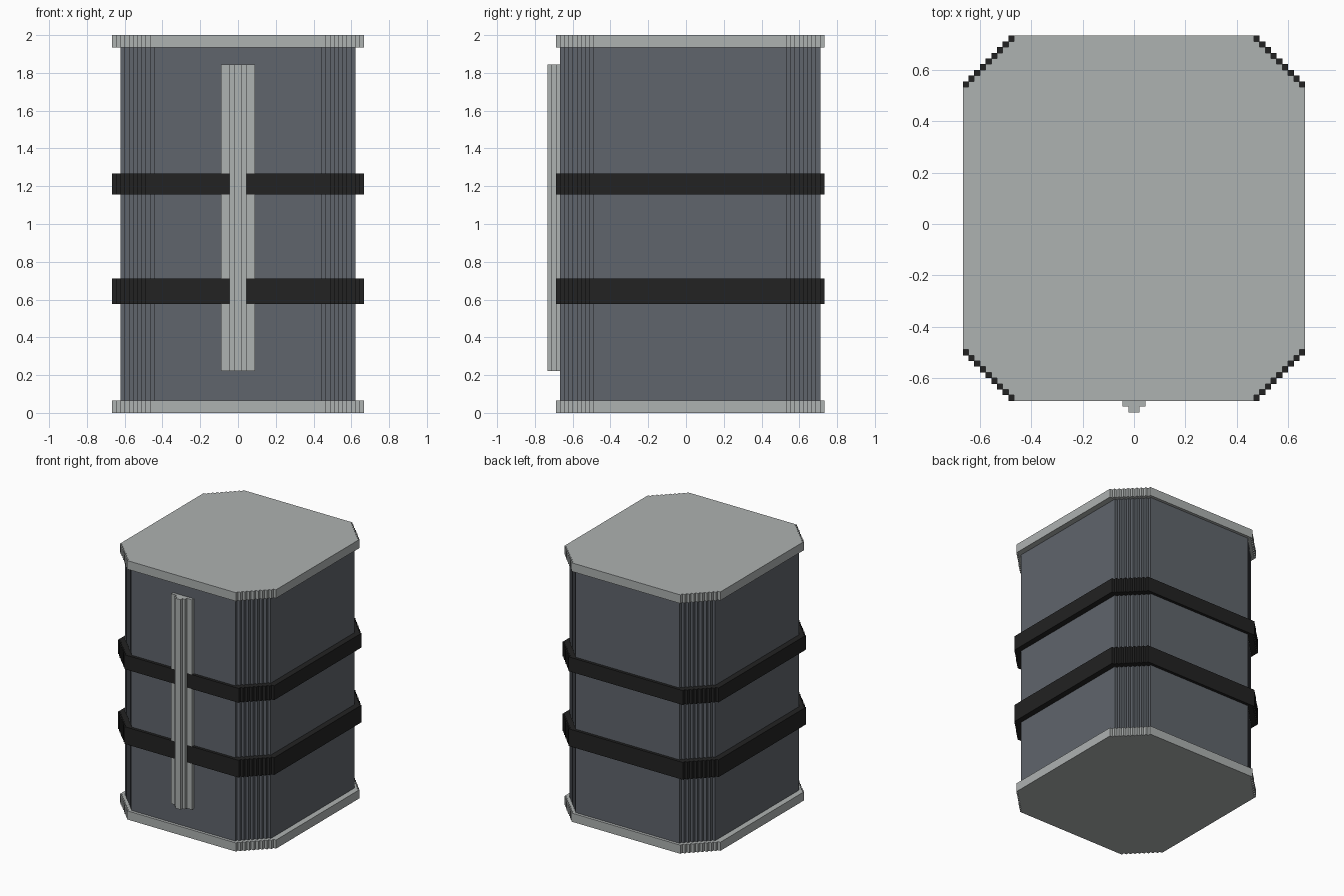
import bpy, bmesh

if "Cube" in bpy.data.objects:
    bpy.data.objects.remove(bpy.data.objects["Cube"])

U = 2 / 90  # one grid step; all sizes below are counted in steps


def material(name, rgb):
    m = bpy.data.materials.new(name)
    m.diffuse_color = (*rgb, 1)
    m.use_nodes = True
    m.node_tree.nodes["Principled BSDF"].inputs["Base Color"].default_value = m.diffuse_color
    return m


SLATE = material("slate grey", (0.117, 0.130, 0.150))
SILVER = material("light grey", (0.423, 0.445, 0.440))
BLACK = material("black", (0.016, 0.016, 0.016))


def stepped_outline(hx, hy, n, cy=1):
    """Rectangle with half sizes hx, hy whose corners are n-step staircases."""
    corner = [(hx, hy - n)]
    for i in range(n):
        corner += [(hx - i - 1, hy - n + i), (hx - i - 1, hy - n + i + 1)]
    mirrored = corner[::-1]
    pts = corner + [(-x, y) for x, y in mirrored]
    pts += [(-x, -y) for x, y in corner] + [(x, -y) for x, y in mirrored]
    return [(x, y + cy) for x, y in pts]


def prism(name, outline, spans, mat):
    """Extrude an outline upwards over each (z0, z1) span."""
    bm = bmesh.new()
    for z0, z1 in spans:
        lo = [bm.verts.new((x * U, y * U, z0 * U)) for x, y in outline]
        hi = [bm.verts.new((x * U, y * U, z1 * U)) for x, y in outline]
        bm.faces.new(lo[::-1])
        bm.faces.new(hi)
        for i in range(len(lo)):
            j = (i + 1) % len(lo)
            bm.faces.new((lo[i], lo[j], hi[j], hi[i]))
    bmesh.ops.recalc_face_normals(bm, faces=bm.faces)
    me = bpy.data.meshes.new(name)
    bm.to_mesh(me)
    bm.free()
    me.materials.append(mat)
    ob = bpy.data.objects.new(name, me)
    bpy.context.collection.objects.link(ob)
    return ob


# main container body
prism("body", stepped_outline(28, 31, 8), [(3, 87)], SLATE)

# lid and base plates
plate = stepped_outline(30, 32, 9)
prism("base_plate", plate, [(0, 3)], SILVER)
prism("lid", plate, [(87, 90)], SILVER)

# straps around the body
strap = stepped_outline(30, 32, 8)
prism("lower_strap", strap, [(26, 32)], BLACK)
prism("upper_strap", strap, [(52, 57)], BLACK)

# stepped front rib, passing over the straps
rib = [(-2, -30), (-2, -32), (-1, -32), (-1, -33),
       (1, -33), (1, -32), (2, -32), (2, -30)]
prism("front_rib", rib, [(10, 83)], SILVER)

# rib flanges, interrupted by the straps
for side, s in (("left", -1), ("right", 1)):
    flange = [(2 * s, -31), (4 * s, -31), (4 * s, -30), (2 * s, -30)]
    prism(side + "_rib_flange", flange, [(10, 26), (32, 52), (57, 83)], SILVER)
